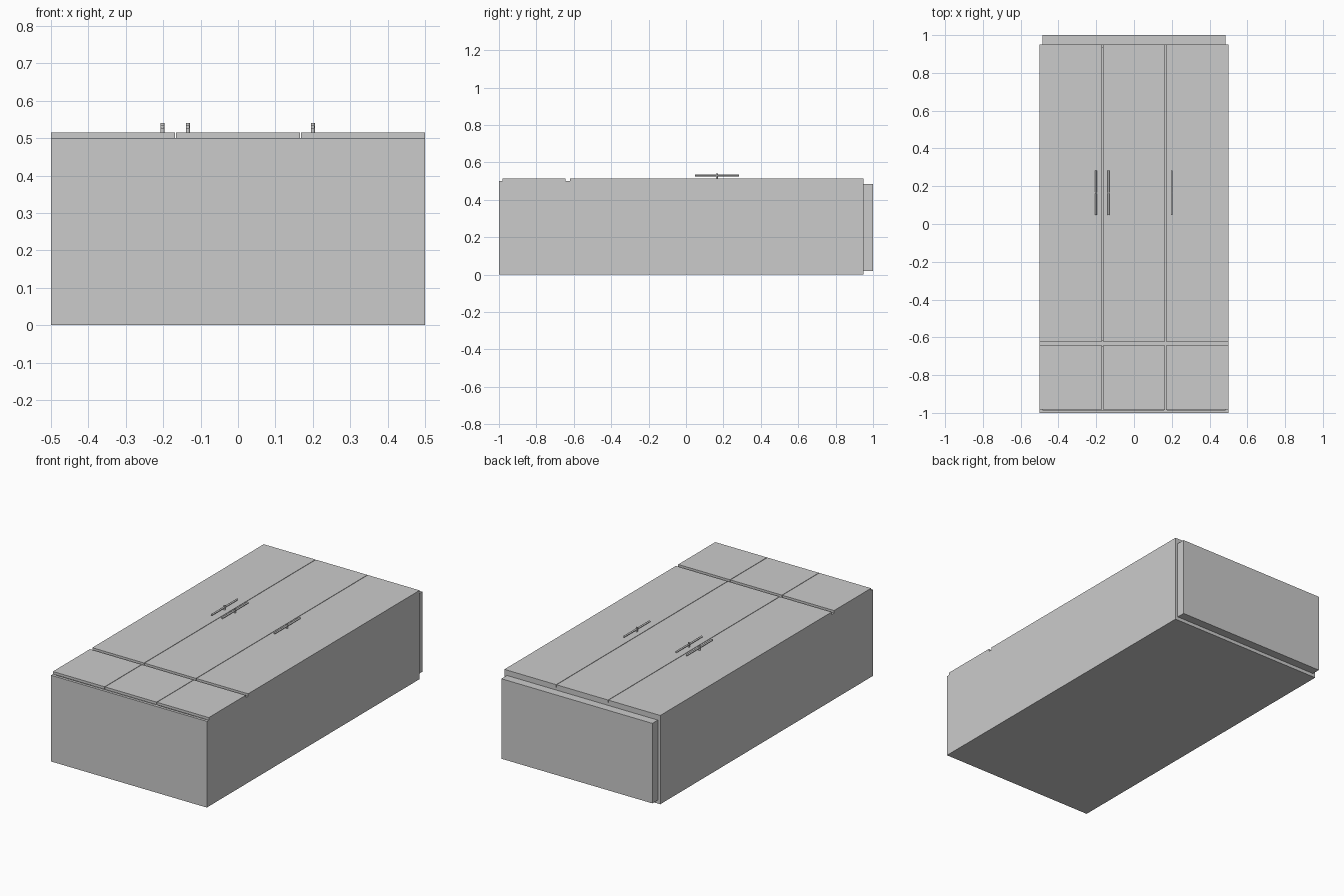
import bpy, bmesh
from mathutils import Matrix

if "Cube" in bpy.data.objects:
    bpy.data.objects.remove(bpy.data.objects["Cube"])

T = 0.016      # board thickness
FRONT = 0.50   # carcass front (wardrobe lies on its back)
TOP = 0.515    # door face


def finish(name, bm):
    mesh = bpy.data.meshes.new(name)
    bm.to_mesh(mesh)
    bm.free()
    ob = bpy.data.objects.new(name, mesh)
    bpy.context.collection.objects.link(ob)
    return ob


def box(name, x0, x1, y0, y1, z0, z1):
    bm = bmesh.new()
    centre = ((x0 + x1) / 2, (y0 + y1) / 2, (z0 + z1) / 2)
    size = (x1 - x0, y1 - y0, z1 - z0, 1)
    bmesh.ops.create_cube(bm, size=1, matrix=Matrix.Translation(centre) @ Matrix.Diagonal(size))
    return finish(name, bm)


def rod(bm, centre, radius, length, rotation=Matrix()):
    bmesh.ops.create_cone(bm, cap_ends=True, segments=16, radius1=radius, radius2=radius,
                          depth=length, matrix=Matrix.Translation(centre) @ rotation)


# Two stacked carcasses: sides, end boards, back and divider
def carcass(name, y0, y1):
    box(name + "_side_left", -0.5, -0.5 + T, y0, y1, 0, FRONT)
    box(name + "_side_right", 0.5 - T, 0.5, y0, y1, 0, FRONT)
    box(name + "_top_board", -0.5 + T, 0.5 - T, y0, y0 + T, 0, FRONT)
    box(name + "_bottom_board", -0.5 + T, 0.5 - T, y1 - T, y1, 0, FRONT)
    box(name + "_back", -0.5 + T, 0.5 - T, y0 + T, y1 - T, 0, 0.008)
    box(name + "_divider", 0.1667 - T / 2, 0.1667 + T / 2, y0 + T, y1 - T, 0.008, FRONT)


carcass("upper_cabinet", -1.0, -0.632)
carcass("lower_cabinet", -0.632, 0.95)

# Plinth
box("plinth", -0.484, 0.484, 0.95, 1.0, 0.02, 0.484)

# Three doors per cabinet
G = 0.0015
edges = [-0.5 - G, -0.1667, 0.1667, 0.5 + G]
for name, y0, y1 in (("upper_door", -0.982, -0.643), ("lower_door", -0.621, 0.95)):
    for i in range(3):
        box(f"{name}_{i + 1}", edges[i] + G, edges[i + 1] - G, y0, y1, FRONT, TOP)

# Bar handles on a central post
for i, x in enumerate((-0.202, -0.134, 0.2)):
    bm = bmesh.new()
    rod(bm, (x, 0.165, 0.53), 0.005, 0.235, Matrix.Rotation(1.5707963, 4, 'X'))
    rod(bm, (x, 0.165, 0.5275), 0.0055, 0.025)
    ob = finish(f"handle_{i + 1}", bm)
    bpy.ops.object.select_all(action='DESELECT')
    ob.select_set(True)
    bpy.context.view_layer.objects.active = ob
    bpy.ops.object.shade_smooth_by_angle()
